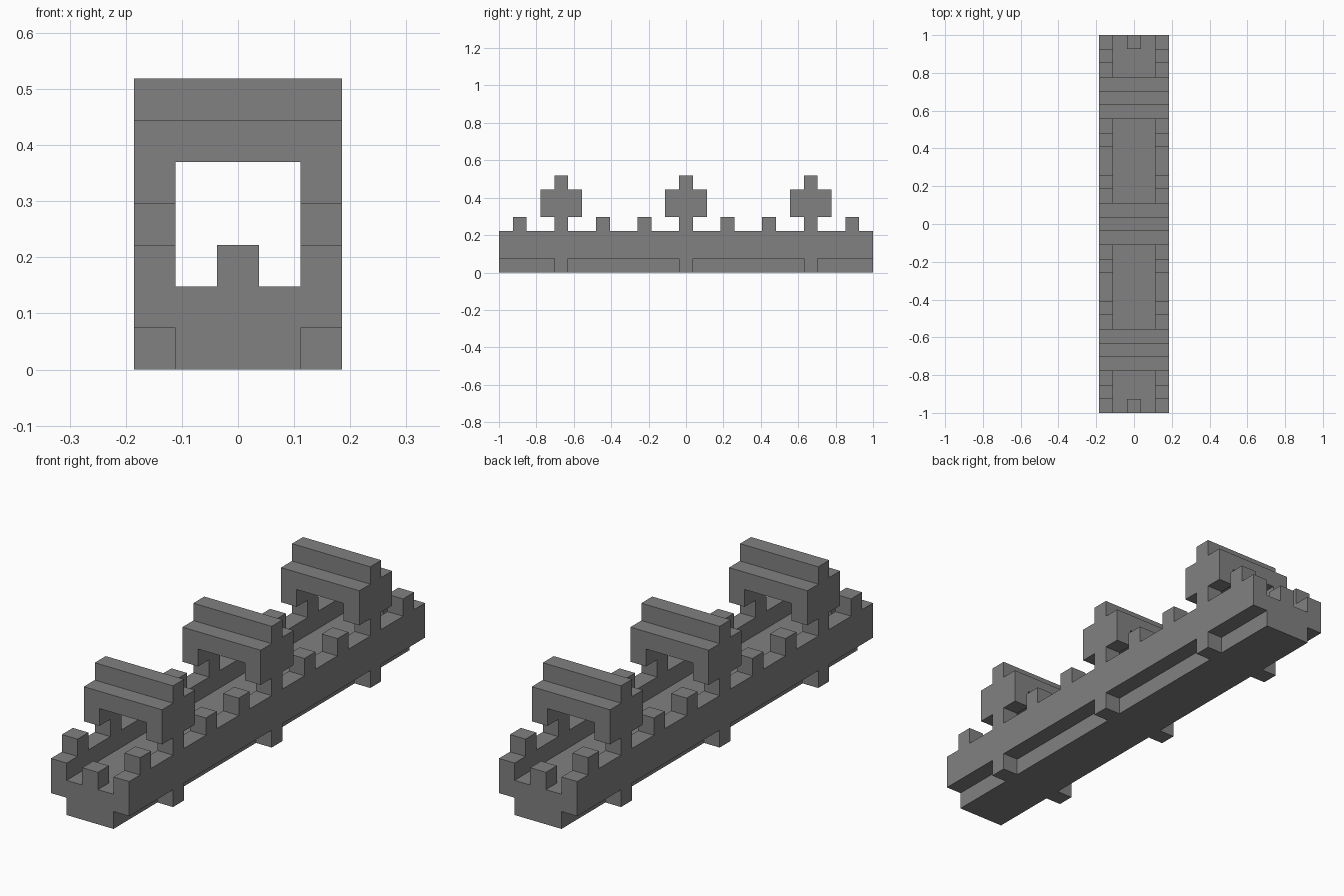
import bpy, bmesh, math
from mathutils import Vector

cube = bpy.data.objects.get("Cube")
if cube:
    bpy.data.objects.remove(cube, do_unlink=True)

U = 2 / 27  # one block

stone = bpy.data.materials.new("grey_stone")
stone.use_nodes = True
GREY = (0.22, 0.22, 0.22, 1)
stone.diffuse_color = GREY
bsdf = stone.node_tree.nodes["Principled BSDF"]
bsdf.inputs["Base Color"].default_value = GREY
bsdf.inputs["Roughness"].default_value = 0.9


def block(x, y, z, size):
    """Cells of a box centred on x, y in blocks, with its bottom at z."""
    sx, sy, sz = size
    return {(x - sx // 2 + i, y - sy // 2 + j, z + k)
            for i in range(sx) for j in range(sy) for k in range(sz)}


parts = {}

# Solid deck, with a stud at each end
parts["deck"] = block(0, 0, 0, (3, 27, 2))
for label, y in (("front", -13), ("back", 13)):
    parts[label + "_stud"] = block(0, y, 2, (1, 1, 1))

# Side walls with feet, battlements and arch posts
for label, x in (("left", 2), ("right", -2)):
    wall = block(x, 0, 1, (1, 27, 2))
    for y in (-9, 0, 9):
        wall |= block(x, y, 0, (1, 1, 1)) | block(x, y, 3, (1, 1, 1))
    for y in (3, 6, 12):
        wall |= block(x, y, 3, (1, 1, 1)) | block(x, -y, 3, (1, 1, 1))
    parts[label + "_wall"] = wall

# Three arches, each with two legs, a wide beam and a narrow ridge
for label, y in (("front", -9), ("middle", 0), ("back", 9)):
    arch = block(0, y, 5, (5, 3, 1)) | block(0, y, 6, (5, 1, 1))
    for x in (-2, 2):
        arch |= block(x, y, 4, (1, 3, 1))
    parts[label + "_arch"] = arch

filled = set().union(*parts.values())


def skin(name, cells):
    """Build only the outer faces of a part, merged into flat panels."""
    bm = bmesh.new()
    for cell in sorted(cells):
        for axis in range(3):
            for sign in (-1, 1):
                neighbour = list(cell)
                neighbour[axis] += sign
                if tuple(neighbour) in filled:
                    continue
                normal, a, b = Vector(), Vector(), Vector()
                normal[axis] = sign / 2
                a[(axis + 1) % 3] = 0.5
                b[(axis + 2) % 3] = sign / 2
                centre = Vector(cell) + Vector((0, 0, 0.5)) + normal
                corners = (centre - a - b, centre + a - b,
                           centre + a + b, centre - a + b)
                bm.faces.new([bm.verts.new(c * U) for c in corners])
    bmesh.ops.remove_doubles(bm, verts=bm.verts, dist=0.001)
    bmesh.ops.dissolve_limit(bm, angle_limit=math.radians(1),
                             verts=bm.verts, edges=bm.edges)
    mesh = bpy.data.meshes.new(name)
    bm.to_mesh(mesh)
    bm.free()
    mesh.materials.append(stone)
    bpy.context.collection.objects.link(bpy.data.objects.new(name, mesh))


for part_name, part_cells in parts.items():
    skin(part_name, part_cells)
